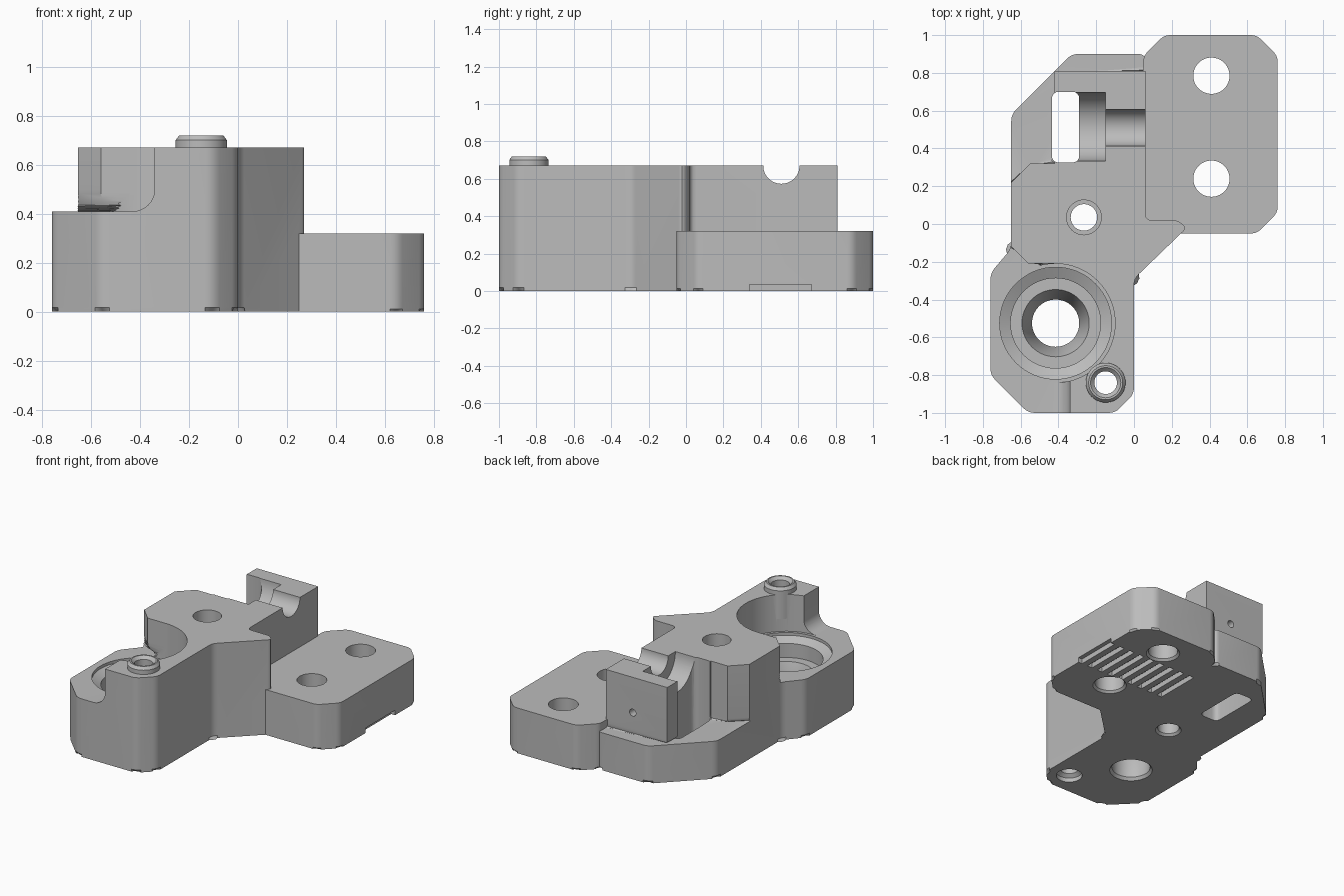
import bpy, bmesh, math
from mathutils import Vector, Matrix

cube = bpy.data.objects.get("Cube")
if cube:
    bpy.data.objects.remove(cube)

grey = bpy.data.materials.new("plain grey")
grey.use_nodes = True
colour = (0.5, 0.5, 0.5, 1)
grey.diffuse_color = colour
grey.node_tree.nodes["Principled BSDF"].inputs["Base Color"].default_value = colour


def loft(name, loops, bevel=0, segments=1, matrix=None):
    """Solid through stacked loops, with an optional bevel round the first loop."""
    bm = bmesh.new()
    rings = [[bm.verts.new(p) for p in loop] for loop in loops]
    n = len(rings[0])
    for a, b in zip(rings, rings[1:]):
        for i in range(n):
            j = (i + 1) % n
            bm.faces.new((a[i], a[j], b[j], b[i]))
    base = bm.faces.new(rings[0][::-1])
    bm.faces.new(rings[-1])
    if bevel:
        bmesh.ops.bevel(bm, geom=list(base.edges), offset=bevel, segments=segments,
                        profile=0.5, affect='EDGES', clamp_overlap=True)
    if matrix:
        bm.transform(matrix)
    bmesh.ops.recalc_face_normals(bm, faces=bm.faces[:])
    mesh = bpy.data.meshes.new(name)
    bm.to_mesh(mesh)
    bm.free()
    mesh.materials.append(grey)
    obj = bpy.data.objects.new(name, mesh)
    bpy.context.collection.objects.link(obj)
    return obj


def rounded(points, radius):
    """Round the corners of a polygon."""
    pts = [Vector(p) for p in points]
    out = []
    for i, p in enumerate(pts):
        a, b = pts[i - 1] - p, pts[(i + 1) % len(pts)] - p
        d = min(radius, 0.4 * a.length, 0.4 * b.length)
        s, e = p + a.normalized() * d, p + b.normalized() * d
        for k in range(5):
            t = k / 4
            out.append(s * (1 - t) ** 2 + p * 2 * t * (1 - t) + e * t * t)
    return out


def prism(name, points, z0, z1, radius=0, bevel=0, segments=1):
    pts = rounded(points, radius) if radius else points
    return loft(name, [[(p[0], p[1], z) for p in pts] for z in (z0, z1)], bevel, segments)


def box(name, x0, x1, y0, y1, z0, z1, radius=0):
    return prism(name, [(x0, y0), (x1, y0), (x1, y1), (x0, y1)], z0, z1, radius)


def turned(name, origin, profile, axis='Z'):
    """Round solid from (radius, height) pairs."""
    turn = {'Z': Matrix(), 'X': Matrix.Rotation(math.pi / 2, 4, 'Y'),
            'Y': Matrix.Rotation(-math.pi / 2, 4, 'X')}[axis]
    angles = [2 * math.pi * i / 64 for i in range(64)]
    loops = [[(r * math.cos(a), r * math.sin(a), h) for a in angles] for r, h in profile]
    return loft(name, loops, matrix=Matrix.Translation(origin) @ turn)


def combine(target, tool, operation='DIFFERENCE'):
    mod = target.modifiers.new("combine", 'BOOLEAN')
    mod.operation, mod.solver, mod.object = operation, 'EXACT', tool
    bpy.ops.object.select_all(action='DESELECT')
    bpy.context.view_layer.objects.active = target
    target.select_set(True)
    bpy.ops.object.modifier_apply(modifier=mod.name)
    bpy.data.objects.remove(tool)


TOP, DECK, SHELF, PLATE = 0.67, 0.41, 0.265, 0.32

# Main body
body = prism("mount_body", [
    (-.1, -1), (0, -.9), (0, -.29), (.28, -.02), (.23, .02), (.06, .02), (.06, .9),
    (-.33, .9), (-.65, .58), (-.65, -.13), (-.76, -.26), (-.76, -.8), (-.56, -1)],
    0, TOP, radius=.035, bevel=.035)

# Low shelf round the back left corner
combine(body, prism("shelf_cut", [
    (.2, .81), (.2, 1.2), (-.9, 1.2), (-.9, .12), (-.75, .12), (-.55, .32),
    (-.42, .32), (-.42, .81)], SHELF, 1, bevel=.03, segments=4))

# Low deck round the large bore, with filleted walls
combine(body, prism("deck_cut", [
    (-1, -1.2), (-.34, -1.2), (-.34, -.5), (-.42, -.4), (-.42, -.21), (-.56, -.21),
    (-.75, -.02), (-1, -.02)], DECK, 1, bevel=.09, segments=8))
bore = (-.415, -.525, 0)
combine(body, turned("pocket_cut", bore, [(.315, DECK), (.315, 1)]))

# Side plate
plate = prism("side_plate", [
    (-.1, -.05), (.65, -.05), (.76, .06), (.76, .89), (.65, 1), (.16, 1),
    (.05, .89), (.05, .8), (-.1, .7)], 0, PLATE, radius=.03, bevel=.012)
combine(body, plate, 'UNION')

# Raised collar
collar = (-.15, -.84, 0)
combine(body, turned("collar", collar, [(.105, .5), (.105, .7), (.09, .72)]), 'UNION')

# Stepped bores
combine(body, turned("large_bore", bore, [
    (.14, -.1), (.14, 0), (.125, .02), (.125, .12), (.178, .26), (.238, .26),
    (.238, .36), (.296, .39), (.296, .5)]))
combine(body, turned("collar_bore", collar, [
    (.085, -.1), (.085, .03), (.06, .05), (.06, .7), (.08, .72), (.08, .8)]))
combine(body, turned("screw_bore", (-.265, .035, 0), [
    (.085, -.1), (.085, 0), (.07, .015), (.07, .15), (.092, .15), (.092, .8)]))
for y in (.24, .785):
    combine(body, turned("plate_bore", (.41, y, 0), [
        (.11, -.1), (.11, 0), (.096, .015), (.096, .5)]))

# Window and stepped half-round channel
combine(body, box("window", -.435, -.29, .325, .70, -.1, 1, radius=.04))
combine(body, turned("wide_channel", (-.15, .515, TOP), [(.182, -.2), (.182, 0)], 'X'))
combine(body, turned("narrow_channel", (0, .51, TOP), [(.097, -.2), (.097, .2)], 'X'))

# Small hole in the back wall
combine(body, turned("pin_hole", (-.15, .75, .42), [(.025, 0), (.025, .2)], 'Y'))

# Row of grooves underneath
for k in range(9):
    x = .75 - .085 * k
    combine(body, box("groove", x - .02, x + .02, .34, .67, -.1, .035))

bpy.ops.object.select_all(action='DESELECT')
body.select_set(True)
bpy.context.view_layer.objects.active = body
bpy.ops.object.shade_smooth_by_angle(angle=math.radians(30))
